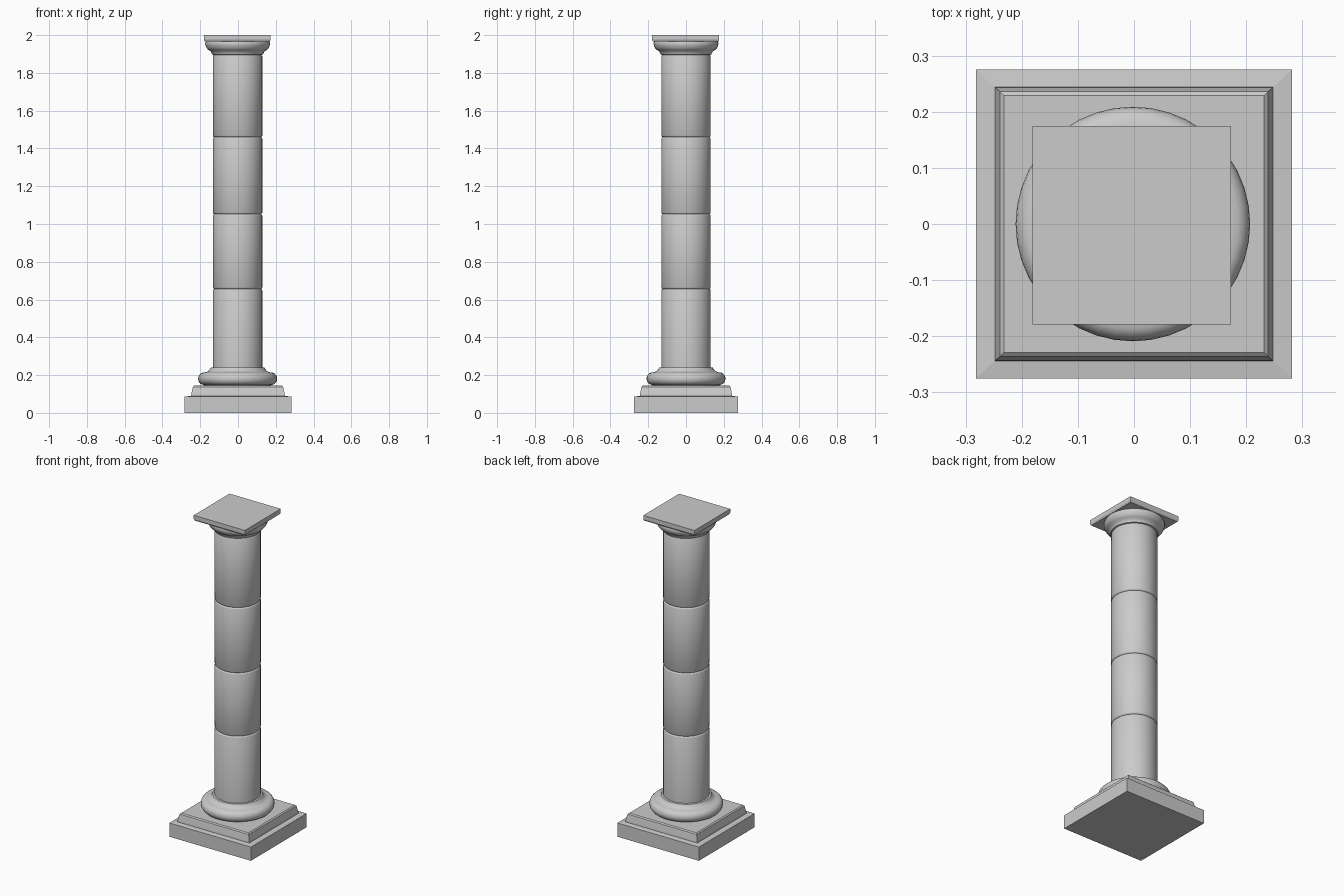
import bpy, bmesh, math

if "Cube" in bpy.data.objects:
    bpy.data.objects.remove(bpy.data.objects["Cube"])

SIDES = 40


def finish(name, bm, smooth):
    bmesh.ops.recalc_face_normals(bm, faces=bm.faces[:])
    me = bpy.data.meshes.new(name)
    bm.to_mesh(me)
    bm.free()
    ob = bpy.data.objects.new(name, me)
    bpy.context.collection.objects.link(ob)
    bpy.context.view_layer.objects.active = ob
    ob.select_set(True)
    if smooth:
        bpy.ops.object.shade_smooth_by_angle(angle=math.radians(35))
    ob.select_set(False)
    return ob


def stack(name, rings, cap_bottom=True, cap_top=True, smooth=False):
    """Skin a list of vertex rings (lists of coordinates)."""
    bm = bmesh.new()
    loops = [[bm.verts.new(p) for p in r] for r in rings]
    n = len(loops[0])
    for a, b in zip(loops, loops[1:]):
        for i in range(n):
            j = (i + 1) % n
            bm.faces.new((a[i], a[j], b[j], b[i]))
    if cap_bottom:
        bm.faces.new(loops[0][::-1])
    if cap_top:
        bm.faces.new(loops[-1])
    return finish(name, bm, smooth)


def square(hx, hy, z, cx=0.0, cy=0.0):
    return [(cx + sx * hx, cy + sy * hy, z)
            for sx, sy in ((-1, -1), (1, -1), (1, 1), (-1, 1))]


def lathe(name, profile):
    rings = [[(-0.002 + r * math.cos(2 * math.pi * i / SIDES),
               r * math.sin(2 * math.pi * i / SIDES), z) for i in range(SIDES)]
             for r, z in profile]
    return stack(name, rings, False, False, True)


# square plinth with a slightly sloping top and an upper step
stack("plinth", [
    square(0.282, 0.275, 0), square(0.282, 0.275, 0.086),
    square(0.248, 0.244, 0.09), square(0.247, 0.243, 0.1),
    square(0.239, 0.236, 0.138), square(0.232, 0.229, 0.144)])

# rounded base ring, with a smaller moulding above
bulge = [(0.178 + 0.031 * math.cos(t), 0.181 + 0.033 * math.sin(t))
         for t in (math.radians(-90 + 18 * k) for k in range(11))]
lathe("base_ring", [(0.15, 0.143), (0.178, 0.145)] + bulge +
      [(0.168, 0.216), (0.155, 0.221), (0.148, 0.23), (0.142, 0.239), (0.128, 0.241)])

# shaft of four drums separated by narrow grooves
R = 0.131
shaft = [(R, 0.235)]
for z in (0.656, 1.052, 1.46):
    shaft += [(R, z - 0.008), (R - 0.002, z - 0.004), (R - 0.007, z),
              (R - 0.002, z + 0.004), (R, z + 0.008)]
shaft += [(R, 1.888), (R - 0.005, 1.896)]
lathe("shaft", shaft)

# flaring round capital
lathe("capital", [
    (0.122, 1.894), (0.134, 1.897), (0.138, 1.906), (0.143, 1.915), (0.156, 1.922),
    (0.165, 1.933), (0.170, 1.946), (0.172, 1.957), (0.168, 1.966), (0.155, 1.971)])

# square slab on top
stack("top_slab", [
    square(0.172, 0.172, 1.966, -0.004, -0.002),
    square(0.177, 0.177, 1.976, -0.004, -0.002),
    square(0.177, 0.177, 2.0, -0.004, -0.002)])
